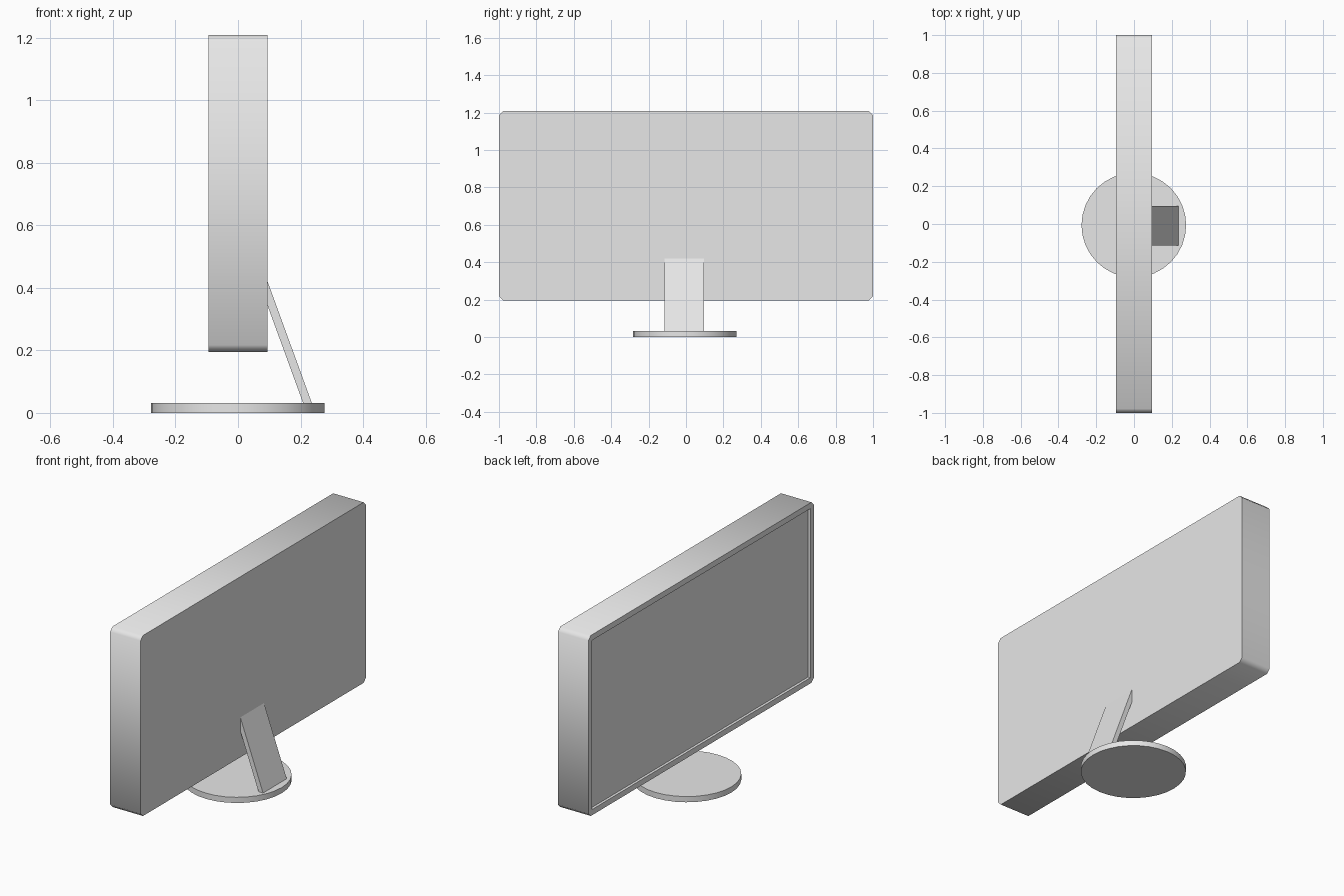
import bpy
import bmesh
from math import radians

default = bpy.data.objects.get("Cube")
if default:
    bpy.data.objects.remove(default, do_unlink=True)

GREY = (0.8, 0.8, 0.8, 1.0)
grey = bpy.data.materials.new("light grey plastic")
grey.use_nodes = True
grey.diffuse_color = GREY
grey.node_tree.nodes["Principled BSDF"].inputs["Base Color"].default_value = GREY


def finish(name, bm):
    """Turn a bmesh into a grey object, smooth where the edges are soft."""
    bmesh.ops.recalc_face_normals(bm, faces=bm.faces[:])
    mesh = bpy.data.meshes.new(name)
    bm.to_mesh(mesh)
    bm.free()
    mesh.materials.append(grey)
    obj = bpy.data.objects.new(name, mesh)
    bpy.context.collection.objects.link(obj)
    return obj


def smooth(obj):
    bpy.ops.object.select_all(action="DESELECT")
    obj.select_set(True)
    bpy.context.view_layer.objects.active = obj
    bpy.ops.object.shade_smooth_by_angle(angle=radians(50))


def box(low, high):
    bm = bmesh.new()
    bmesh.ops.create_cube(bm, size=1)
    for v in bm.verts:
        v.co = [b if c > 0 else a for c, a, b in zip(v.co, low, high)]
    return bm


# Display housing with chamfered corners
BACK, FACE = 0.095, -0.094
BOTTOM, TOP = 0.195, 1.208
bm = box((FACE, -1, BOTTOM), (BACK, 1, TOP))
corners = [e for e in bm.edges if abs(e.verts[0].co.x - e.verts[1].co.x) > 0.1]
bmesh.ops.bevel(bm, geom=corners, offset=0.022, segments=1, affect="EDGES")
housing = finish("display_housing", bm)

# Recessed screen, cut into the housing
BEZEL, DEPTH = 0.032, 0.015
cutter = finish("screen_cutter", box(
    (FACE - 0.1, -1 + BEZEL, BOTTOM + BEZEL),
    (FACE + DEPTH, 1 - BEZEL, TOP - BEZEL)))
cutter.hide_render = True
cut = housing.modifiers.new("screen_recess", "BOOLEAN")
cut.operation = "DIFFERENCE"
cut.solver = "EXACT"
cut.object = cutter
bpy.context.view_layer.objects.active = housing
housing.select_set(True)
bpy.ops.object.modifier_apply(modifier=cut.name)
bpy.data.objects.remove(cutter, do_unlink=True)
smooth(housing)

# Leaning stand arm, from a side profile running into housing and base
bm = bmesh.new()
profile = [(0.216, 0.01), (0.244, 0.01), (0.08, 0.46), (0.08, 0.383)]
side = bm.faces.new([bm.verts.new((x, -0.115, z)) for x, z in profile])
extruded = bmesh.ops.extrude_face_region(bm, geom=[side])["geom"]
bmesh.ops.translate(bm, vec=(0, 0.21, 0),
                    verts=[g for g in extruded if isinstance(g, bmesh.types.BMVert)])
finish("stand_arm", bm)

# Round base
bm = bmesh.new()
bmesh.ops.create_cone(bm, cap_ends=True, segments=32,
                      radius1=0.277, radius2=0.277, depth=0.032)
bmesh.ops.translate(bm, vec=(-0.001, -0.006, 0.016), verts=bm.verts[:])
smooth(finish("stand_base", bm))
